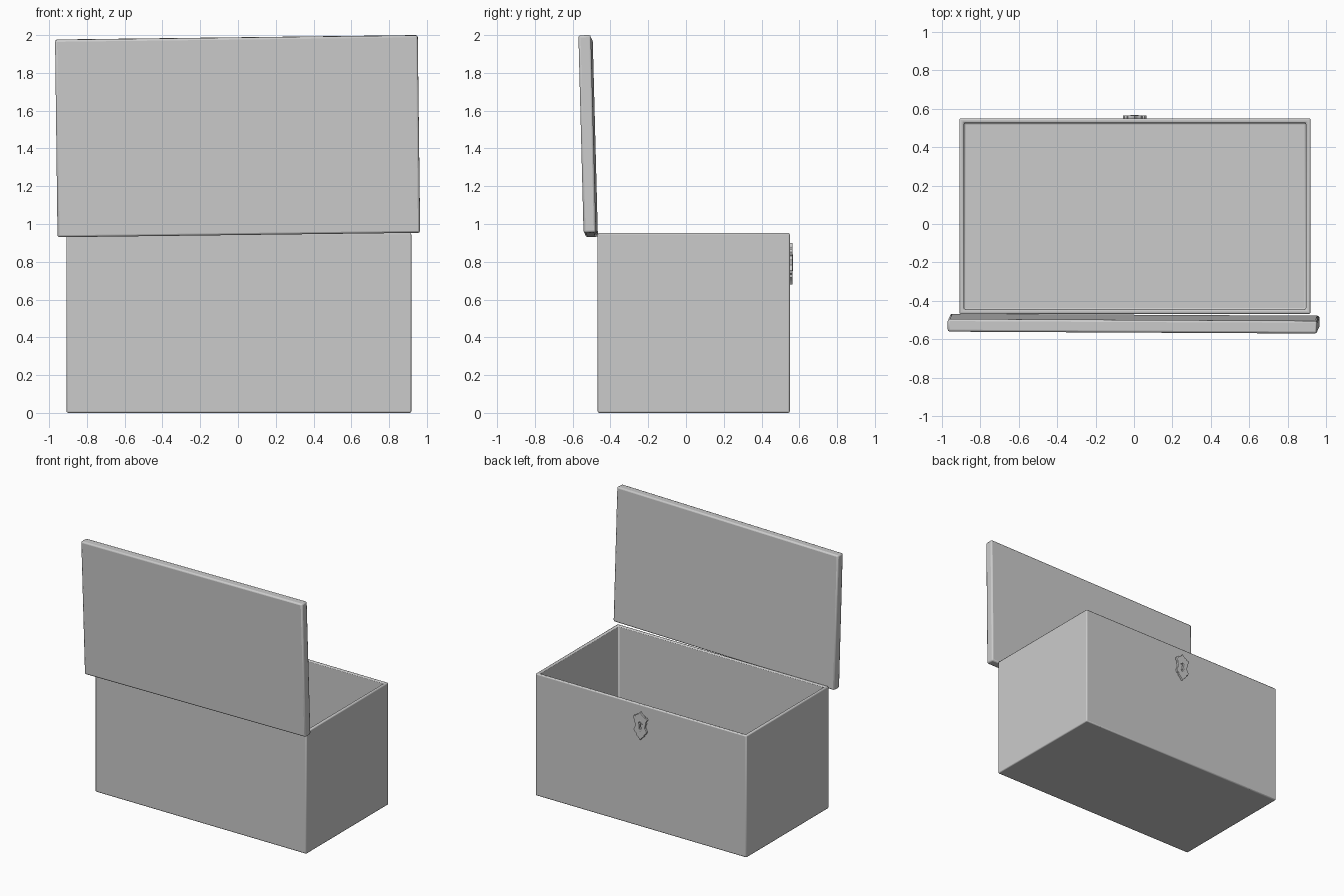
import bpy, bmesh
from math import radians, sin, cos
from mathutils import Vector

if "Cube" in bpy.data.objects:
    bpy.data.objects.remove(bpy.data.objects["Cube"])


def add_mesh(name, bm):
    mesh = bpy.data.meshes.new(name)
    bm.to_mesh(mesh)
    bm.free()
    ob = bpy.data.objects.new(name, mesh)
    bpy.context.collection.objects.link(ob)
    return ob


def block(size, centre):
    bm = bmesh.new()
    bmesh.ops.create_cube(bm, size=1)
    for v in bm.verts:
        v.co = Vector(a * b for a, b in zip(v.co, size)) + Vector(centre)
    return bm


def soften(ob, width, segments=2):
    mod = ob.modifiers.new("rounded_edges", 'BEVEL')
    mod.width, mod.segments = width, segments
    mod.limit_method = 'ANGLE'


# Hollow chest body with an open top
WALL = 0.034
bm = block((1.825, 1.017, 0.953), (0.005, 0.041, 0.4765))
bm.normal_update()
top = max(bm.faces, key=lambda f: f.calc_center_median().z)
bmesh.ops.inset_region(bm, faces=[top], thickness=WALL)
pit = bmesh.ops.extrude_discrete_faces(bm, faces=[top])['faces'][0]
for v in pit.verts:
    v.co.z = WALL
bmesh.ops.recalc_face_normals(bm, faces=bm.faces)
soften(add_mesh("chest_body", bm), 0.008)

# Lid standing open and slightly skewed
lid = add_mesh("lid", block((1.92, 0.066, 1.046), (0, 0, 0)))
lid.location = (-0.002, -0.518, 1.465)
lid.rotation_euler = (radians(1.5), radians(-0.7), radians(-0.3))
soften(lid, 0.011)


def flat_shape(name, outlines, y, half_depth, bevel):
    cu = bpy.data.curves.new(name, 'CURVE')
    cu.dimensions, cu.fill_mode = '2D', 'BOTH'
    cu.extrude, cu.bevel_depth, cu.bevel_resolution = half_depth, bevel, 1
    cu.offset = -bevel
    for pts in outlines:
        sp = cu.splines.new('POLY')
        sp.points.add(len(pts) - 1)
        for p, (px, pz) in zip(sp.points, pts):
            p.co = (px, pz, 0, 1)
        sp.use_cyclic_u = True
    ob = bpy.data.objects.new(name, cu)
    bpy.context.collection.objects.link(ob)
    ob.location = (0.003, y, 0.79)
    ob.rotation_euler.x = radians(90)
    bpy.context.view_layer.objects.active = ob
    bpy.ops.object.select_all(action='DESELECT')
    ob.select_set(True)
    bpy.ops.object.convert(target='MESH')


def mirrored(half):
    return half + [(-x, z) for x, z in reversed(half) if x > 0]


# Ornate lock plate with a keyhole
plate = mirrored([(0, 0.110), (0.010, 0.098), (0.020, 0.088), (0.034, 0.084),
                  (0.040, 0.072), (0.052, 0.074), (0.061, 0.062), (0.056, 0.048),
                  (0.047, 0.040), (0.050, 0.026), (0.043, 0.010), (0.041, -0.008),
                  (0.050, -0.020), (0.056, -0.036), (0.049, -0.052), (0.037, -0.058),
                  (0.034, -0.074), (0.022, -0.084), (0.011, -0.094), (0, -0.110)])
R = 0.011
keyhole = [(R * cos(radians(a)), 0.024 + R * sin(radians(a)))
           for a in range(-60, 241, 30)] + [(-0.009, -0.022), (0.009, -0.022)]
flat_shape("lock_plate", [plate, keyhole], 0.556, 0.006, 0.003)

# Raised rim around the keyhole
rim = mirrored([(0, 0.048), (0.015, 0.042), (0.022, 0.026), (0.017, 0.008),
                (0.018, -0.026), (0.010, -0.036), (0, -0.040)])
flat_shape("keyhole_rim", [rim, keyhole], 0.559, 0.005, 0.002)

# Smooth the rounded edges
bpy.ops.object.select_all(action='SELECT')
bpy.ops.object.shade_smooth_by_angle(angle=radians(30))
